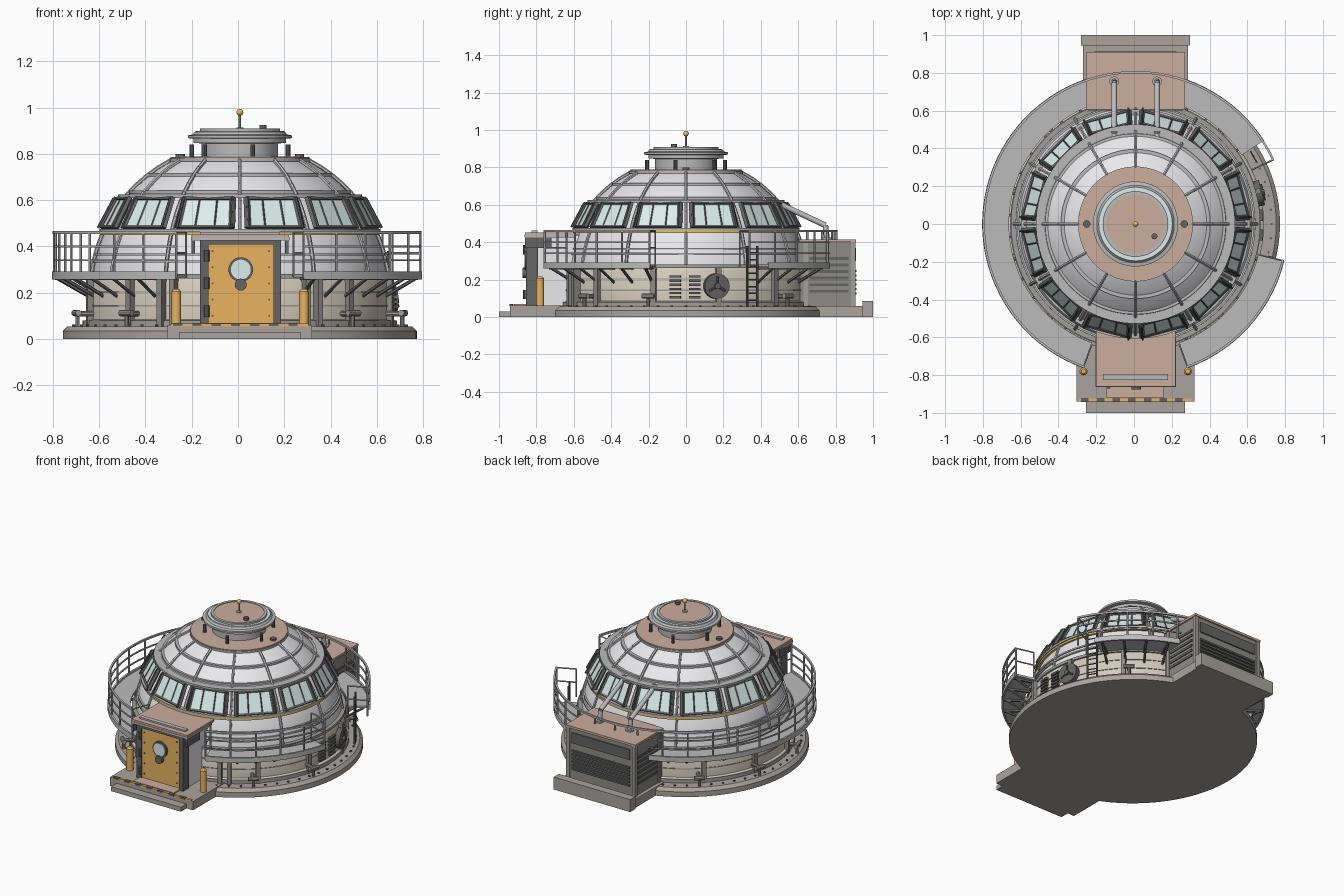
import bpy, bmesh
from math import sin, cos, pi, radians, sqrt
from mathutils import Vector, Matrix

if "Cube" in bpy.data.objects:
    bpy.data.objects.remove(bpy.data.objects["Cube"])

CX = 0.008  # dome axis
COL = dict(white=(.82, .82, .85), grey=(.36, .35, .33), mid=(.5, .5, .5), dark=(.13, .13, .13),
           brown=(.6, .42, .34), beige=(.66, .6, .5), orange=(.82, .45, .12), glass=(.7, .85, .83),
           yellow=(.85, .55, .1), slab=(.4, .37, .34), box=(.27, .26, .24))
mats = {}
for k, c in COL.items():
    mats[k] = bpy.data.materials.new(k)
    mats[k].diffuse_color = (*c, 1)


def P(a, r, z):
    return Vector((CX + r * cos(radians(a)), r * sin(radians(a)), z))


def done(bm, name, mat):
    bmesh.ops.remove_doubles(bm, verts=bm.verts, dist=1e-6)
    bmesh.ops.recalc_face_normals(bm, faces=bm.faces)
    me = bpy.data.meshes.new(name)
    bm.to_mesh(me)
    bm.free()
    me.materials.append(mats[mat])
    ob = bpy.data.objects.new(name, me)
    bpy.context.collection.objects.link(ob)
    bpy.ops.object.select_all(action='DESELECT')
    bpy.context.view_layer.objects.active = ob
    ob.select_set(True)
    bpy.ops.object.shade_smooth_by_angle(angle=radians(32))


def box(bm, x0, x1, y0, y1, z0, z1, m=Matrix()):
    M = Matrix.Translation(((x0 + x1) / 2, (y0 + y1) / 2, (z0 + z1) / 2)) @ Matrix.Diagonal((x1 - x0, y1 - y0, z1 - z0, 1))
    bmesh.ops.create_cube(bm, size=1, matrix=m @ M)


def rod(bm, p, q, r, n=8, r2=None):
    p, q = Vector(p), Vector(q)
    d = q - p
    M = Matrix.Translation((p + q) / 2) @ d.to_track_quat('Z', 'Y').to_matrix().to_4x4()
    bmesh.ops.create_cone(bm, cap_ends=True, segments=n, radius1=r, radius2=r if r2 is None else r2, depth=d.length, matrix=M)


def path(bm, pts, r, n=8):
    for a, b in zip(pts, pts[1:]):
        rod(bm, a, b, r, n)


def lathe(bm, prof, a0=0, a1=360, closed=False, seg=96):
    full = a1 - a0 >= 360
    n = seg if full else max(2, int((a1 - a0) / 360 * seg))
    rows = [[bm.verts.new(P(a0 + (a1 - a0) * i / n, r, z)) for r, z in prof] for i in range(n if full else n + 1)]
    m = len(prof)
    for i in range(n):
        A, B = rows[i], rows[(i + 1) % len(rows)]
        for j in range(m if closed else m - 1):
            k = (j + 1) % m
            bm.faces.new((A[j], B[j], B[k], A[k]))
    if closed and not full:
        bm.faces.new(rows[0])
        bm.faces.new(rows[-1])


def ring(bm, r0, r1, z0, z1, a0=0, a1=360):
    lathe(bm, [(r0, z0), (r1, z0), (r1, z1), (r0, z1)], a0, a1, True)


def radial(a):  # local x points outwards at angle a
    return Matrix.Translation((CX, 0, 0)) @ Matrix.Rotation(radians(a), 4, 'Z')


def lathed(name, mat, prof):
    bm = bmesh.new(); lathe(bm, prof); done(bm, name, mat)


def boxes(name, mat, *bs):
    bm = bmesh.new()
    for b in bs:
        box(bm, *b)
    done(bm, name, mat)


def rings(name, mat, *rs):
    bm = bmesh.new()
    for r in rs:
        ring(bm, *r)
    done(bm, name, mat)


def dome_r(z, off=0):
    return sqrt((.64 + off) ** 2 - (z - .2) ** 2)


# Foundation
lathed("base_slab", "slab", [(.001, 0), (.765, 0), (.765, .035), (.745, .055), (.001, .055)])
boxes("front_and_back_platform", "slab", (-.305, .32, -.94, -.55, 0, .06), (-.255, .27, -1, -.935, 0, .03),
      (-.27, .285, .55, .95, 0, .058), (-.28, .297, .945, 1, 0, .085))
bm = bmesh.new()
for a in range(0, 360, 6):
    if min(abs(a - 90), abs(a - 270)) > 22:
        rod(bm, P(a, .72, .05), P(a, .72, .062), .007, 6)
done(bm, "base_bolts", "dark")

# Lower wall with bands and posts
lathed("lower_wall", "beige", [(.67, .05), (.67, .08), (.66, .085), (.66, .245), (.645, .27), (.62, .275)])
rings("wall_bands", "grey", (.64, .68, .05, .08), (.65, .664, .14, .146), (.65, .664, .2, .206), (.61, .66, .262, .28))
bm = bmesh.new()
for a in range(15, 360, 30):
    if a not in (75, 105, 255, 285):
        box(bm, .65, .685, -.014, .014, .055, .26, radial(a))
for a in (240, 300, 245, 295):
    box(bm, .65, .7, -.012, .012, .055, .26, radial(a))
done(bm, "wall_posts", "box")

# Dome shell, ribs and hoops
lathed("dome_shell", "white", [(dome_r(z), z) for z in [.265 + .515 * i / 22 for i in range(23)]])
bm = bmesh.new()
for k in range(12):
    path(bm, [P(30 * k, dome_r(z, .006), z) for z in [.275 + .5 * i / 14 for i in range(15)]], .009, 6)
for z, w in ((.335, .005), (.365, .005), (.71, .007), (.635, .006)):
    r = dome_r(z)
    ring(bm, r - .015, r + .009, z - w, z + w)
ring(bm, .56, .607, .463, .476)
ring(bm, .48, .527, .61, .624)
done(bm, "dome_ribs", "mid")
rings("yellow_stripe", "yellow", (.57, .602, .449, .461))

# Window band
gl, fr = bmesh.new(), bmesh.new()
for k in range(12):
    m = radial(15 + 30 * k)
    pt = lambda t, s, o=0: m @ Vector((.588 - .068 * t + o, s * (.132 - .014 * t), .48 + .13 * t))
    v = [gl.verts.new(pt(t, s)) for t, s in ((0, -.9), (0, .9), (1, .9), (1, -.9))]
    gl.faces.new(v)
    for s in (-.92, .92):
        rod(fr, pt(0, s), pt(1, s), .014, 4)
        rod(fr, pt(0, s, .014), pt(1, s, .014), .006, 6)
    for s in (-.33, .33):
        rod(fr, pt(.02, s), pt(.98, s), .004, 4)
    for t in (.03, .97):
        rod(fr, pt(t, -.95), pt(t, .95), .009, 4)
done(gl, "window_glass", "glass")
done(fr, "window_frames", "dark")

# Crown: cap disc, collar, lid, antenna
lathed("crown_disc", "brown", [(.27, .765), (.3, .772), (.3, .787), (.15, .79)])
rings("crown_rim", "mid", (.27, .304, .768, .78))
lathed("collar", "mid", [(.165, .785), (.165, .845), (.2, .848), (.2, .866), (.225, .868), (.225, .88), (.205, .884), (.195, .895), (.17, .897)])
rings("collar_glass_ring", "glass", (.175, .192, .88, .899))
rings("lid_rim", "mid", (.155, .173, .88, .91))
lathed("lid", "brown", [(.16, .9), (.16, .906), (.0, .906)])
bm = bmesh.new()
rod(bm, P(0, 0, .9), P(0, 0, .98), .005)
rod(bm, P(0, 0, .905), P(0, 0, .915), .015, 12)
done(bm, "antenna", "mid")
bm = bmesh.new()
bmesh.ops.create_uvsphere(bm, u_segments=16, v_segments=8, radius=.015, matrix=Matrix.Translation((CX, 0, .98)))
done(bm, "antenna_ball", "yellow")
bm = bmesh.new()
rod(bm, (.108, -.065, .9), (.108, -.065, .925), .016, 12)
for k in range(6):
    rod(bm, P(k * 60 + 45, .215, .785), P(k * 60 + 45, .215, .84), .011, 10)
for s in (0, 180):
    rod(bm, P(s, .258, .785), P(s, .258, .8), .02, 12)
done(bm, "crown_fittings", "dark")

# Walkway deck, brackets, railing
bm = bmesh.new()
for a0, a1 in ((33, 71), (109, 250), (290, 346)):
    ring(bm, .67, .808, .266, .28, a0, a1)
    ring(bm, .8, .812, .258, .292, a0, a1)
done(bm, "walkway_deck", "mid")
st, ra = bmesh.new(), bmesh.new()
angs = [a for a in range(36, 246, 10) if not 71 < a < 109] + list(range(294, 347, 10))
for a in angs:
    rod(st, P(a, .655, .185), P(a, .79, .262), .008, 6)
    box(st, .64, .8, -.006, .006, .254, .268, radial(a))
done(st, "walkway_brackets", "dark")
for a0, a1 in ((25, 250), (290, 346)):
    for z in (.34, .4, .46):
        h = .006 if z > .45 else .004
        ring(ra, .804 - h, .804 + h, z - h, z + h, a0, a1)
    n = round((a1 - a0) / 11)
    for i in range(n + 1):
        a = a0 + (a1 - a0) * i / n
        rod(ra, P(a, .804, .41 if 73 < a < 107 else .265), P(a, .804, .46), .006, 6)
for a in (25, 250, 290, 346):
    for z in (.37, .46):
        rod(ra, P(a, .68, z), P(a, .804, z), .005, 6)
    rod(ra, P(a, .68, .27), P(a, .68, .46), .005, 6)
done(ra, "railing", "mid")
# Ladder below the deck opening
bm = bmesh.new()
for s in (27, 32):
    rod(bm, P(s, .72, .055), P(s, .72, .38), .006, 6)
for i in range(8):
    rod(bm, P(27, .72, .09 + .036 * i), P(32, .72, .09 + .036 * i), .004, 6)
done(bm, "ladder", "dark")

# Front airlock
boxes("airlock_walls", "white", (-.155, .175, -.83, -.55, .055, .435))
boxes("airlock_roof", "brown", (-.2, .22, -.86, -.57, .437, .452))
boxes("airlock_roof_trim", "mid", (-.203, .223, -.863, -.6, .425, .44), (-.165, .18, -.825, -.795, .45, .462))
boxes("door_frame", "dark", (-.165, -.128, -.855, -.79, .055, .43), (.153, .185, -.855, -.79, .055, .43),
      (-.165, .185, -.855, -.79, .408, .428), (-.2, -.185, -.86, -.72, .37, .43), (.203, .218, -.86, -.72, .37, .43))
boxes("door", "orange", (-.128, .153, -.848, -.8, .07, .408))
boxes("door_sill", "brown", (-.145, .16, -.92, -.84, .055, .068))
boxes("hazard_strip", "orange", (-.29, .305, -.941, -.925, .055, .066))
boxes("hazard_strip_marks", "dark", *[(-.28 + i * .083, -.24 + i * .083, -.943, -.923, .056, .068) for i in range(7)])
bm = bmesh.new()
rod(bm, (.012, -.845, .3), (.012, -.86, .3), .053, 32)
rod(bm, (.012, -.845, .235), (.012, -.875, .235), .026, 20)
for z in (.12, .24, .36):
    rod(bm, (-.135, -.86, z - .025), (-.135, -.86, z + .025), .012, 10)
for z in (.1, .17, .24, .31, .38):
    for x in (-.11, .135):
        rod(bm, (x, -.845, z), (x, -.854, z), .005, 6)
done(bm, "door_hardware", "dark")
bm = bmesh.new()
rod(bm, (.012, -.85, .3), (.012, -.864, .3), .043, 32)
done(bm, "porthole_glass", "glass")
bm = bmesh.new()
for x in (-.267, .285):
    rod(bm, (x, -.78, .058), (x, -.78, .205), .021, 20)
    rod(bm, (x, -.78, .205), (x, -.78, .217), .021, 20, .012)
done(bm, "bollards", "orange")

# Rear equipment housing
boxes("equipment_housing", "box", (-.245, .26, .6, .9, .055, .4))
boxes("housing_roof", "brown", (-.255, .27, .605, .91, .4, .415))
louvres = [(-.21, .225, .895, .912, .12 + .024 * i, .132 + .024 * i) for i in range(6)]
sides = [(x - .006, x + .006, .66, .87, .13 + .035 * i, .145 + .035 * i) for i in range(6) for x in (-.245, .26)]
boxes("housing_louvres", "dark", (-.21, .225, .895, .908, .3, .37), *louvres, *sides)
boxes("housing_corners", "grey", *[(x - .012, x + .012, y - .012, y + .012, .055, .4) for x in (-.24, .255) for y in (.64, .895)])
bm = bmesh.new()
for x in (-.105, .122):
    path(bm, [(x, .45, .62), (x, .5, .605), (x, .745, .49), (x, .755, .41)], .015, 14)
    rod(bm, (x, .48, .595), (x, .5, .606), .028, 14)
    rod(bm, (x, .755, .41), (x, .755, .425), .026, 14)
done(bm, "roof_pipes", "mid")

# Wall equipment: hatch, vents, valves
bm = bmesh.new()
rod(bm, P(14, .64, .165), P(14, .69, .165), .068, 32)
rod(bm, P(14, .69, .165), P(14, .705, .165), .016, 12)
for k in range(3):
    t = pi / 2 + k * 2 * pi / 3
    rod(bm, P(14, .695, .165), P(14, .695, .165) + Vector((-.24 * cos(t), .97 * cos(t), sin(t))) * .05, .006, 6)
for a in (-5, 4):
    for i in range(6):
        box(bm, .65, .676, -.03, .03, .1 + .022 * i, .112 + .022 * i, radial(a))
done(bm, "side_hatch_and_vents", "dark")
bm = bmesh.new()
for a in (-48, -16, 48, 132, 164, 196, 228):
    rod(bm, P(a, .65, .11), P(a, .735, .11), .012, 10)
    rod(bm, P(a, .73, .055), P(a, .73, .112), .01, 10)
    rod(bm, P(a - 2.6, .735, .112), P(a + 2.6, .735, .112), .014, 10)
done(bm, "valves", "grey")

for m in bpy.data.materials:
    if m.users and not m.is_grease_pencil:
        m.use_nodes = True
        m.node_tree.nodes["Principled BSDF"].inputs["Base Color"].default_value = m.diffuse_color
